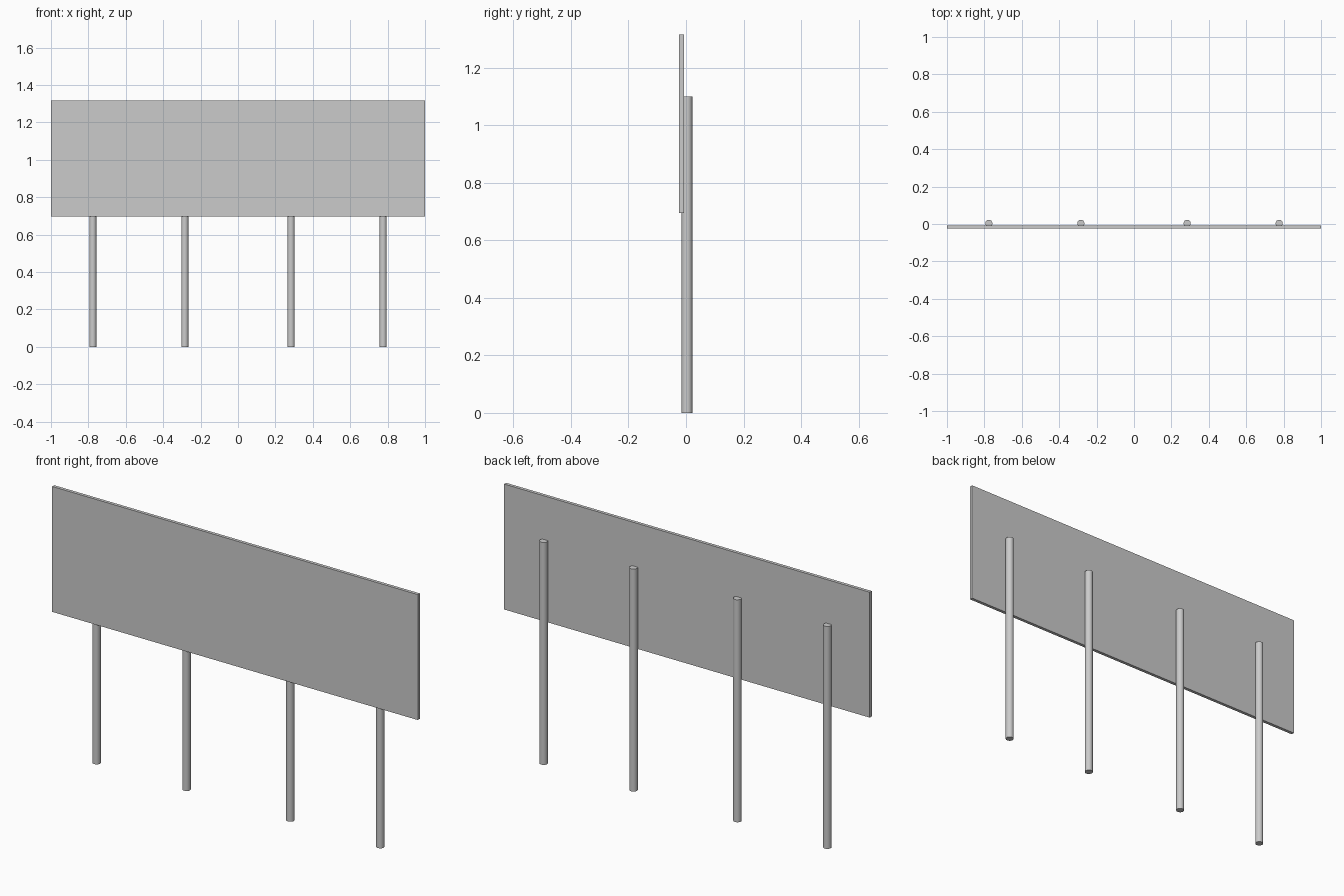
import bpy

if "Cube" in bpy.data.objects:
    bpy.data.objects.remove(bpy.data.objects["Cube"])

# Sign panel
bpy.ops.mesh.primitive_cube_add(size=1, location=(0, -0.0155, 1.006))
panel = bpy.context.object
panel.name = "sign_panel"
panel.scale = (2.0, 0.016, 0.62)
bpy.ops.object.transform_apply(location=False, rotation=False, scale=True)


# Round posts standing behind and partly set into the panel
def add_post(name, x, radius=0.019, height=1.1):
    bpy.ops.mesh.primitive_cylinder_add(vertices=32, radius=radius, depth=height,
                                        location=(x, 0.0035, height / 2))
    post = bpy.context.object
    post.name = name
    bpy.ops.object.shade_smooth_by_angle()


for side, sign in (("left", -1), ("right", 1)):
    add_post(f"outer_post_{side}", sign * 0.776)
    add_post(f"inner_post_{side}", sign * 0.284)
